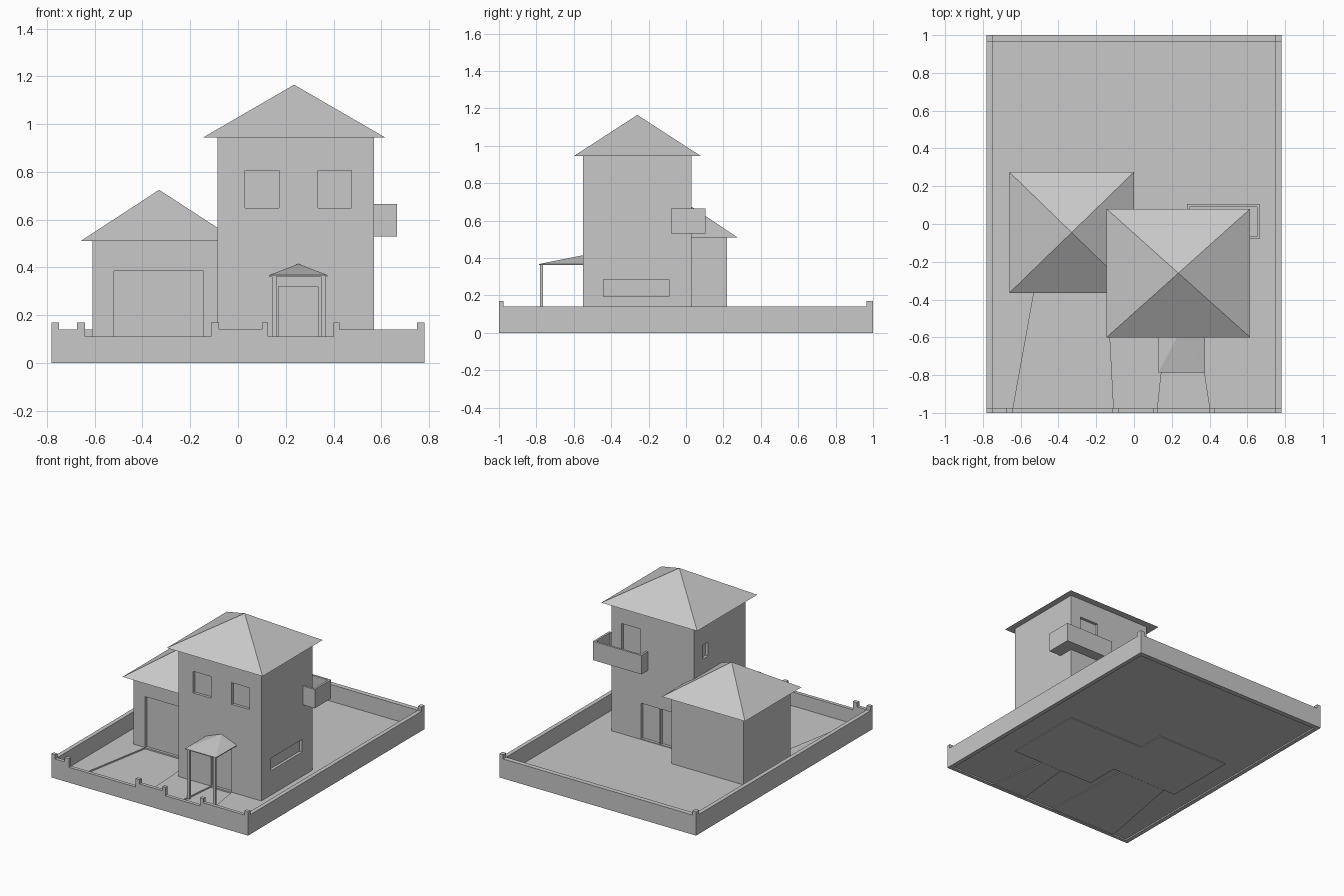
import bpy
import bmesh

cube = bpy.data.objects.get("Cube")
if cube:
    bpy.data.objects.remove(cube, do_unlink=True)

GREY = 0.58
plaster = bpy.data.materials.new("plain_grey")
plaster.use_nodes = True
plaster.diffuse_color = (GREY, GREY, GREY, 1)
plaster.node_tree.nodes["Principled BSDF"].inputs["Base Color"].default_value = (GREY, GREY, GREY, 1)


def finish(name, bm):
    bmesh.ops.recalc_face_normals(bm, faces=bm.faces)
    mesh = bpy.data.meshes.new(name)
    bm.to_mesh(mesh)
    bm.free()
    mesh.materials.append(plaster)
    obj = bpy.data.objects.new(name, mesh)
    bpy.context.collection.objects.link(obj)
    return obj


def add_prism(bm, outline, z0, z1):
    low = [bm.verts.new((x, y, z0)) for x, y in outline]
    high = [bm.verts.new((x, y, z1)) for x, y in outline]
    bm.faces.new(low[::-1])
    bm.faces.new(high)
    for i in range(len(low)):
        j = (i + 1) % len(low)
        bm.faces.new((low[i], low[j], high[j], high[i]))


def prism(name, outline, z0, z1):
    bm = bmesh.new()
    add_prism(bm, outline, z0, z1)
    return finish(name, bm)


def rect(x0, x1, y0, y1):
    return [(x0, y0), (x1, y0), (x1, y1), (x0, y1)]


def box(name, x0, x1, y0, y1, z0, z1):
    return prism(name, rect(x0, x1, y0, y1), z0, z1)


def hip_roof(name, outline, z, apex, eave=0.0):
    """Flat-bottomed roof rising to one point, with an optional eave band."""
    bm = bmesh.new()
    base = [bm.verts.new((x, y, z)) for x, y in outline]
    bm.faces.new(base[::-1])
    ring = base
    if eave:
        ring = [bm.verts.new((x, y, z + eave)) for x, y in outline]
    top = bm.verts.new(apex)
    for i in range(4):
        j = (i + 1) % 4
        if eave:
            bm.faces.new((base[i], base[j], ring[j], ring[i]))
        bm.faces.new((ring[i], ring[j], top))
    return finish(name, bm)


def recess(obj, openings):
    """Sink door and window openings into a solid block."""
    bm = bmesh.new()
    for x0, x1, y0, y1, z0, z1 in openings:
        add_prism(bm, rect(x0, x1, y0, y1), z0, z1)
    cutter = finish("opening_cutter", bm)
    cutter.hide_render = True
    mod = obj.modifiers.new("openings", "BOOLEAN")
    mod.operation = "DIFFERENCE"
    mod.solver = "EXACT"
    mod.object = cutter
    bpy.context.view_layer.update()
    deps = bpy.context.evaluated_depsgraph_get()
    cut = bpy.data.meshes.new_from_object(obj.evaluated_get(deps))
    obj.modifiers.clear()
    obj.data = cut
    bpy.data.objects.remove(cutter, do_unlink=True)


# Plot: lawn with notches for the sunken driveway and footpath
DRIVE = [(-0.64, -0.975), (-0.52, -0.31), (-0.145, -0.31), (-0.11, -0.975)]
PATH = [(0.125, -0.975), (0.17, -0.55), (0.335, -0.55), (0.40, -0.975)]
LAWN = [(-0.75, -0.975)] + DRIVE + PATH + [(0.75, -0.975), (0.75, 0.965), (-0.75, 0.965)]
prism("lawn", LAWN, 0.01, 0.02)
prism("driveway", DRIVE, 0.004, 0.01)
prism("footpath", PATH, 0.004, 0.01)

# Boundary walls, gates and posts
WALL, POST, GATE = 0.14, 0.17, 0.11
box("left_boundary_wall", 0.75, 0.78, -1, 1, 0, WALL)
box("right_boundary_wall", -0.78, -0.75, -1, 1, 0, WALL)
box("back_boundary_wall", -0.75, 0.75, 0.965, 1, 0, WALL)
FRONT = [("right", -0.75, -0.66, WALL), ("driveway_gate", -0.66, -0.10, GATE),
         ("middle", -0.10, 0.11, WALL), ("path_gate", 0.11, 0.41, GATE),
         ("left", 0.41, 0.75, WALL)]
for label, x0, x1, top in FRONT:
    box("front_boundary_" + label, x0, x1, -1, -0.975, 0, top)
for x0, x1 in ((-0.675, -0.64), (-0.113, -0.08), (0.10, 0.125), (0.40, 0.425)):
    box("gate_post", x0, x1, -1, -0.975, 0, POST)
for x0 in (-0.78, 0.75):
    box("front_corner_post", x0, x0 + 0.03, -1, -0.975, 0, POST)
    box("back_corner_post", x0, x0 + 0.03, 0.965, 1, 0, POST)

# Tower with recessed doors and windows
D = 0.02
X0, X1, Y0, Y1 = -0.085, 0.57, -0.55, 0.03
tower = box("tower_walls", X0, X1, Y0, Y1, 0.005, 0.945)
recess(tower, [
    (0.17, 0.335, Y0 - D, Y0 + D, 0.02, 0.32),     # front door
    (0.03, 0.172, Y0 - D, Y0 + D, 0.65, 0.805),    # front windows
    (0.335, 0.475, Y0 - D, Y0 + D, 0.65, 0.805),
    (X1 - D, X1 + D, -0.44, -0.09, 0.195, 0.285),  # long side window
    (X0 - D, X0 + D, -0.13, -0.07, 0.67, 0.77),    # small side window
    (0.34, 0.49, Y1 - D, Y1 + D, 0.55, 0.81),      # balcony door
    (0.19, 0.335, Y1 - D, Y1 + D, 0.025, 0.28),    # garden doors
    (0.03, 0.18, Y1 - D, Y1 + D, 0.025, 0.28),
])
hip_roof("tower_roof", rect(-0.145, 0.615, -0.60, 0.08), 0.945, (0.235, -0.26, 1.165))

# Garage wing
garage = box("garage_walls", -0.61, -0.04, -0.31, 0.22, 0.005, 0.51)
recess(garage, [(-0.52, -0.145, -0.31 - D, -0.31 + D, 0.02, 0.385)])
hip_roof("garage_roof", rect(-0.66, 0, -0.365, 0.275), 0.51, (-0.33, -0.045, 0.725))

# Corner balcony: L-shaped floor with thin parapets
T = 0.015
BX, BY, BS, BE = 0.665, 0.105, -0.08, 0.28
prism("balcony_floor", [(BE, Y1), (X1, Y1), (X1, BS), (BX, BS), (BX, BY), (BE, BY)], 0.53, 0.545)
box("balcony_back_parapet", BE, BX, BY - T, BY, 0.53, 0.665)
box("balcony_side_parapet", BX - T, BX, BS, BY, 0.53, 0.665)
box("balcony_back_end", BE, BE + T, Y1, BY, 0.53, 0.665)
box("balcony_side_end", X1, BX, BS, BS + T, 0.53, 0.665)

# Entrance porch
hip_roof("porch_roof", rect(0.13, 0.375, -0.785, -0.55), 0.362, (0.253, -0.55, 0.415), 0.006)
for x0 in (0.143, 0.348):
    box("porch_post", x0, x0 + 0.018, -0.78, -0.764, 0.01, 0.362)
